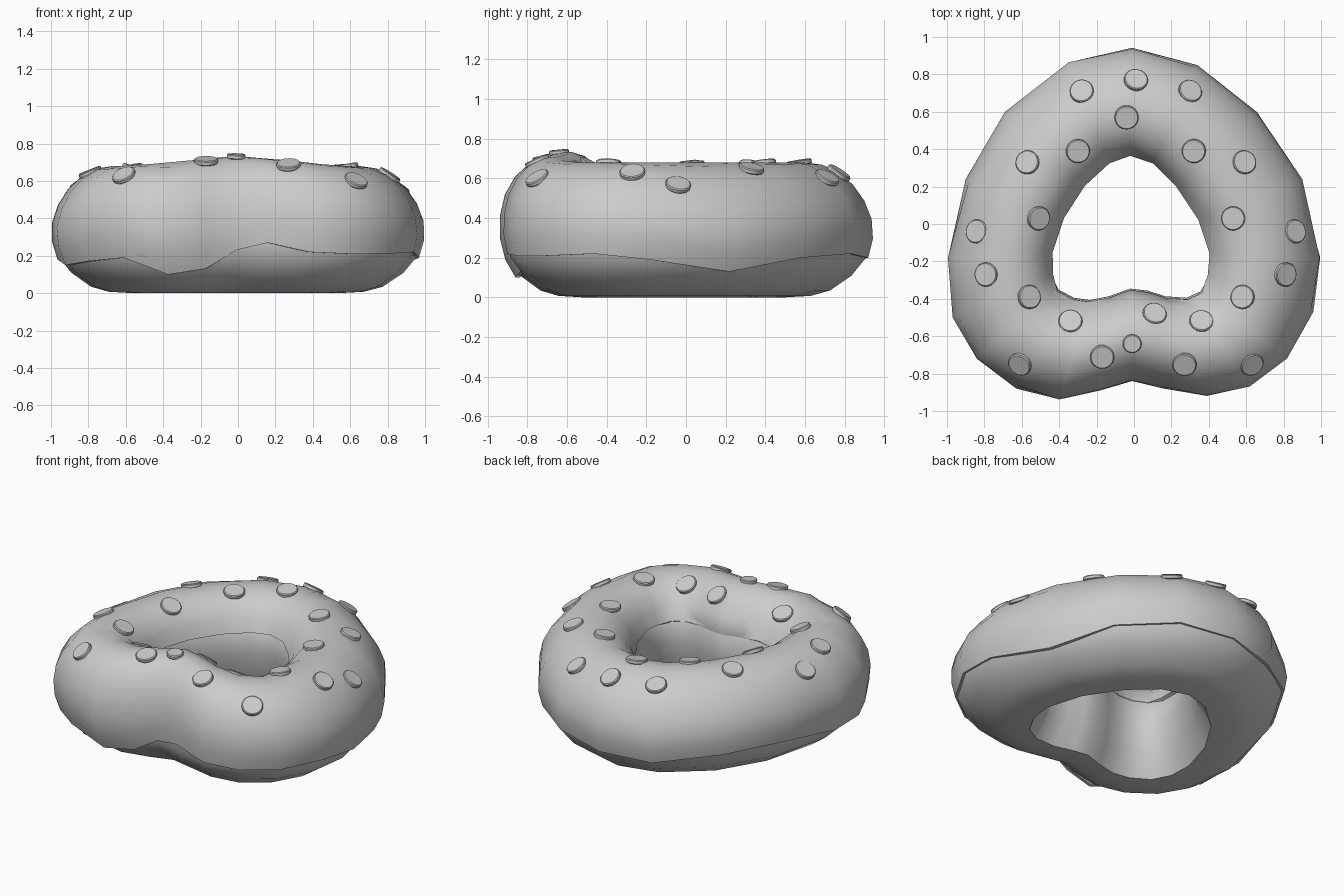
import bpy
import bmesh
from math import sin, cos, pi, asin, radians
from mathutils import Vector
from mathutils.bvhtree import BVHTree

default_cube = bpy.data.objects.get("Cube")
if default_cube:
    bpy.data.objects.remove(default_cube, do_unlink=True)

grey = bpy.data.materials.new("plain grey")
grey.use_nodes = True
grey.diffuse_color = (0.6, 0.6, 0.6, 1)
grey.node_tree.nodes["Principled BSDF"].inputs["Base Color"].default_value = (0.6, 0.6, 0.6, 1)

# Plan outlines in hundredths, clockwise from the back
OUTER = [(-1, 94.5), (34, 85), (66, 60), (90, 24), (100, -18), (96, -47), (82, -72),
         (62, -87), (39, -92), (16, -88), (-1, -84), (-18, -89), (-40, -94), (-63, -88),
         (-84, -72), (-97, -50), (-100, -18), (-90, 24), (-69, 60), (-35, 87)]
INNER = [(-2, 36), (10, 32), (22, 20), (34, 2), (40, -16), (39, -27), (34, -35),
         (27, -38), (16, -37), (7, -34), (-2, -33), (-13, -37), (-23, -39), (-31, -38),
         (-39, -34), (-43, -26), (-43, -15), (-37, 3), (-26, 20), (-13, 32)]
# Wavy height of the icing's outer rim, and the front bump of its crown
RIM = [20, 22, 20, 13, 19, 22, 21, 21, 22, 27, 23, 13, 10, 19, 17, 15, 18, 24, 23, 18]
BUMP = {7: 0.01, 8: 0.03, 9: 0.045, 10: 0.055, 11: 0.04, 12: 0.025, 13: 0.01}
# Dough section: position from hole (-1) to outside (1), and height
DOUGH = [(0.95, 0.34), (0.87, 0.2), (0.62, 0.11), (0.25, 0.035), (-0.08, 0.008), (-0.55, 0),
         (-0.8, 0.14), (-0.94, 0.33), (-0.9, 0.49), (-0.6, 0.58), (-0.1, 0.62),
         (0.4, 0.57), (0.75, 0.47)]
MIDDLE = 0.345


def station_point(i, across, height):
    outer = Vector(OUTER[i]) / 100
    inner = Vector(INNER[i]) / 100
    flat = (outer + inner) / 2 + (outer - inner) / 2 * across
    return Vector((flat.x, flat.y, height))


def icing_point(i, angle):
    """Point on the icing's oval section, its crown leaning towards the hole."""
    rise, lean = MIDDLE, 0
    if sin(angle) > 0:
        rise = 0.335 + BUMP.get(i, 0)
        lean = -0.05 if OUTER[i][1] < -70 else 0.15
    return station_point(i, cos(angle) - lean * sin(angle), MIDDLE + rise * sin(angle))


def ring_object(name, sections, closed, sharp):
    """Skin a closed loop of sections with quads."""
    bm = bmesh.new()
    rows = [[bm.verts.new(p) for p in section] for section in sections]
    steps = len(rows[0])
    for i, row in enumerate(rows):
        following = rows[(i + 1) % len(rows)]
        for j in range(steps if closed else steps - 1):
            k = (j + 1) % steps
            bm.faces.new((row[j], row[k], following[k], following[j]))
    bmesh.ops.recalc_face_normals(bm, faces=bm.faces)
    return finish(name, bm, sharp)


def finish(name, bm, sharp):
    mesh = bpy.data.meshes.new(name)
    bm.to_mesh(mesh)
    bm.free()
    mesh.materials.append(grey)
    obj = bpy.data.objects.new(name, mesh)
    bpy.context.collection.objects.link(obj)
    bpy.ops.object.select_all(action="DESELECT")
    obj.select_set(True)
    bpy.context.view_layer.objects.active = obj
    bpy.ops.object.shade_smooth_by_angle(angle=radians(sharp))
    return obj


# Dough ring with a flat underside and a crisp edge around the hole
dough = [[station_point(i, u, z) for u, z in DOUGH] for i in range(len(OUTER))]
ring_object("dough_ring", dough, True, 45)

# Icing shell draped over the dough, with a lip turned in at each rim
icing = []
for i, rim in enumerate(RIM):
    start = asin((rim / 100 - MIDDLE) / MIDDLE)
    end = pi - 0.38
    section = [icing_point(i, start + (end - start) * j / 11) for j in range(12)]
    outer_lip = station_point(i, cos(start) - 0.08, rim / 100)
    inner_lip = station_point(i, -0.89, section[-1].z - 0.01)
    icing.append([outer_lip] + section + [inner_lip])
icing_obj = ring_object("icing", icing, False, 50)

# Button sweets set into the icing, tilted to follow its surface
PAIRED = [(29, 71), (31, 39), (58, 33), (52, 3), (85, -4), (80, -27), (57, -39),
          (35, -52), (62, -75)]
SINGLE = [(1, 77), (-4, 57), (11, -48), (-1, -64), (-17, -71), (27, -75)]
spots = SINGLE + [(side * x + 1, y) for x, y in PAIRED for side in (-1, 1)]
surface = BVHTree.FromObject(icing_obj, bpy.context.evaluated_depsgraph_get())
for number, (x, y) in enumerate(spots, 1):
    hit, normal, _, _ = surface.ray_cast(Vector((x / 100, y / 100, 2)), Vector((0, 0, -1)))
    radius = 0.05 if (x, y) == (-1, -64) else 0.064
    bm = bmesh.new()
    bmesh.ops.create_cone(bm, cap_ends=True, segments=24, radius1=radius, radius2=radius, depth=0.026)
    rims = [e for e in bm.edges if abs(e.verts[0].co.z - e.verts[1].co.z) < 0.001]
    bmesh.ops.bevel(bm, geom=rims, offset=0.005, segments=1, affect="EDGES")
    tilt = normal.lerp(Vector((0, 0, 1)), 0.2)
    turn = tilt.to_track_quat("Z", "Y").to_matrix().to_4x4()
    turn.translation = hit + Vector((0, 0, 0.004))
    bm.transform(turn)
    finish(f"sweet_{number}", bm, 30)
